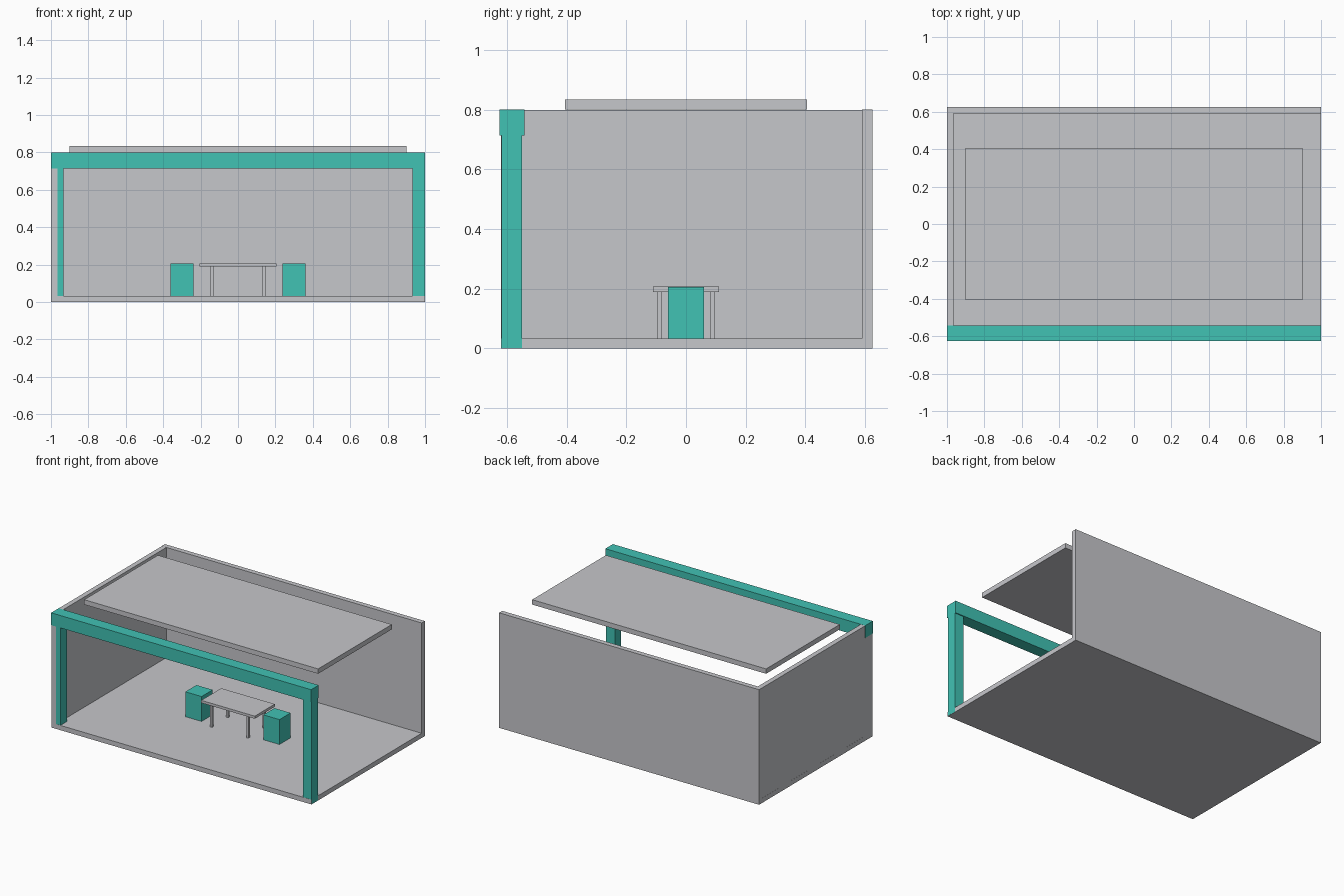
import bpy

if "Cube" in bpy.data.objects:
    bpy.data.objects.remove(bpy.data.objects["Cube"])


def material(name, rgb):
    m = bpy.data.materials.new(name)
    m.diffuse_color = (*rgb, 1.0)
    m.use_nodes = True
    m.node_tree.nodes["Principled BSDF"].inputs["Base Color"].default_value = m.diffuse_color
    return m


GREY = material("light_grey", (0.565, 0.571, 0.597))
TEAL = material("teal", (0.053, 0.539, 0.456))


def box(name, x, y, z, mat):
    """Axis-aligned box from (min, max) ranges."""
    ranges = (x, y, z)
    bpy.ops.mesh.primitive_cube_add(size=1, location=[(a + b) / 2 for a, b in ranges])
    ob = bpy.context.object
    ob.name = name
    ob.scale = [b - a for a, b in ranges]
    bpy.ops.object.transform_apply(location=False, rotation=False, scale=True)
    ob.data.materials.append(mat)
    return ob


FLOOR = 0.033

# Shell: floor, two walls, floating roof panel
box("floor", (-1, 0.9995), (-0.62, 0.625), (0, FLOOR), GREY)
box("back_wall", (-1, 1), (0.59, 0.625), (0, 0.8), GREY)
box("left_wall", (-0.9995, -0.965), (-0.62, 0.625), (0, 0.7995), GREY)
box("roof_panel", (-0.9, 0.9), (-0.405, 0.405), (0.8, 0.834), GREY)

# Front frame
box("front_beam", (-1, 1), (-0.625, -0.542), (0.714, 0.8), TEAL)
box("left_post", (-0.998, -0.932), (-0.619, -0.549), (0.002, 0.714), TEAL)
box("right_post", (0.932, 1), (-0.619, -0.549), (0.002, 0.714), TEAL)

# Table with four legs
box("table_top", (-0.206, 0.206), (-0.11, 0.11), (0.189, 0.207), GREY)
for sx in (-1, 1):
    for sy in (-1, 1):
        cx, cy = sx * 0.14, sy * 0.089
        box("table_leg", (cx - 0.008, cx + 0.008), (cy - 0.008, cy + 0.008),
            (FLOOR, 0.189), GREY)

# Block seats at both ends of the table
for side, cx in (("left", -0.3), ("right", 0.3)):
    box(side + "_seat", (cx - 0.062, cx + 0.062), (-0.061, 0.061), (FLOOR, 0.206), TEAL)
